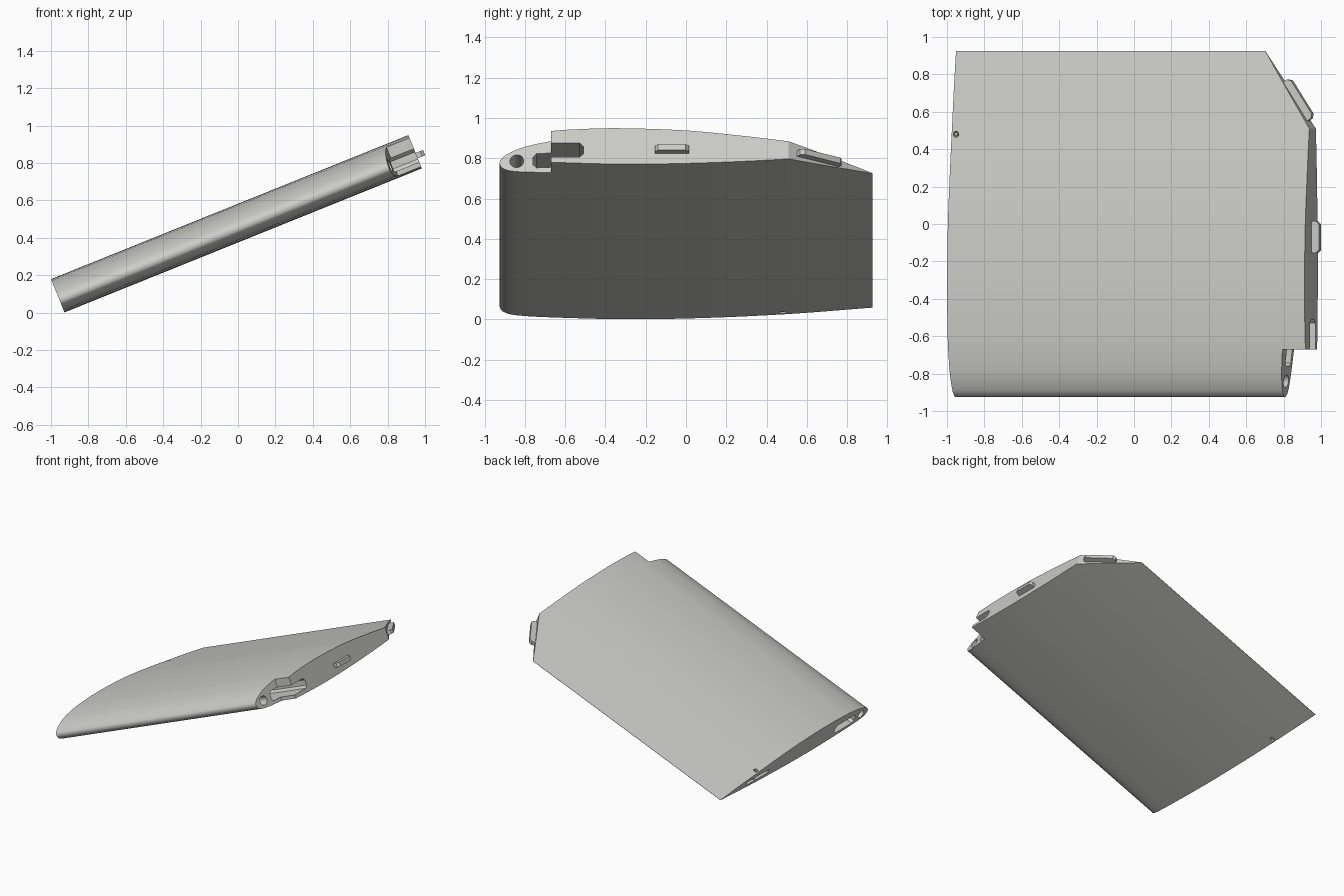
import bpy, bmesh, math
from mathutils import Matrix, Vector

if "Cube" in bpy.data.objects:
    bpy.data.objects.remove(bpy.data.objects["Cube"])

TILT = Matrix.Rotation(-math.radians(21.95), 4, 'Y')   # dihedral: span axis rises toward +x
grey = bpy.data.materials.new("warm_grey")
grey.diffuse_color = (0.60, 0.60, 0.575, 1)
grey.use_nodes = True
grey.node_tree.nodes["Principled BSDF"].inputs["Base Color"].default_value = grey.diffuse_color


def prism(name, pts, place, lo, hi):
    """Extrude a closed 2D outline from lo to hi; place maps (a, b, t) to span, chord, height."""
    bm = bmesh.new()
    ends = [[bm.verts.new(place(a, b, t)) for a, b in pts] for t in (lo, hi)]
    for ring in ends:
        bm.faces.new(ring)
    n = len(pts)
    for i in range(n):
        j = (i + 1) % n
        bm.faces.new((ends[0][i], ends[0][j], ends[1][j], ends[1][i]))
    bmesh.ops.recalc_face_normals(bm, faces=bm.faces)
    me = bpy.data.meshes.new(name)
    bm.to_mesh(me)
    bm.free()
    me.materials.append(grey)
    ob = bpy.data.objects.new(name, me)
    bpy.context.collection.objects.link(ob)
    ob.matrix_world = TILT
    return ob


def span(a, b, t):      # outline in chord/height, extruded along the span
    return (t, a, b)


def plan(a, b, t):      # outline in span/chord, extruded through the thickness
    return (a, b, t)


def spline(pts, steps=6):
    """Catmull-Rom curve through the points."""
    p = [Vector(q) for q in pts]
    p = [2 * p[0] - p[1]] + p + [2 * p[-1] - p[-2]]
    out = []
    for i in range(1, len(p) - 2):
        a, b, c, d = p[i - 1:i + 3]
        for s in range(steps):
            t = s / steps
            out.append(0.5 * (2 * b + (c - a) * t + (2 * a - 5 * b + 4 * c - d) * t * t
                              + (3 * b - a - 3 * c + d) * t ** 3))
    return out + [p[-2]]


def circle(a, b, r, n=24):
    return [(a + r * math.cos(2 * math.pi * i / n), b + r * math.sin(2 * math.pi * i / n))
            for i in range(n)]


def slot(y0, y1, v0, v1, c):
    """Rectangle with chamfered corners."""
    return [(y0 + c, v0), (y1 - c, v0), (y1, v0 + c), (y1, v1 - c),
            (y1 - c, v1), (y0 + c, v1), (y0, v1 - c), (y0, v0 + c)]


# wing body: aerofoil profile swept along the span
section = spline([(0.925, 0.412), (0.72, 0.443), (0.51, 0.470), (0.3, 0.497), (0, 0.528),
                  (-0.33, 0.540), (-0.55, 0.534), (-0.67, 0.524), (-0.80, 0.500),
                  (-0.885, 0.466), (-0.918, 0.438), (-0.925, 0.417), (-0.916, 0.396),
                  (-0.885, 0.378), (-0.82, 0.367), (-0.67, 0.358), (-0.3, 0.348),
                  (0.1, 0.355), (0.51, 0.376), (0.925, 0.410)])
wing = prism("wing_panel", section, span, -0.86, 1.2)

cutters = [
    # swept corner at the trailing edge of the tip
    prism("corner_cutter", [(1.267, 0.41), (0.855, 1.025), (1.4, 1.025), (1.4, 0.41)], plan, 0.2, 0.7),
    # step at the leading edge of the tip
    prism("step_cutter", [(1.03, -1.0), (1.067, -0.67), (1.4, -0.67), (1.4, -1.0)], plan, 0.2, 0.7),
    # joiner slots and rod holes at both ends
    prism("tip_slot_cutter", slot(-0.76, -0.51, 0.385, 0.461, 0.018), span, 0.85, 1.4),
    prism("root_slot_cutter", slot(-0.76, -0.51, 0.385, 0.461, 0.018), span, -1.0, -0.6),
    prism("tip_rod_cutter", circle(-0.84, 0.425, 0.034), span, 0.8, 1.4),
    prism("root_rod_cutter", circle(-0.84, 0.425, 0.034), span, -1.0, -0.6),
    # thin rear slot and screw hole at the root
    prism("rear_slot_cutter", slot(0.32, 0.60, 0.40, 0.43, 0.006), span, -1.0, -0.78),
    prism("screw_cutter", circle(-0.835, 0.48, 0.016, 16), plan, 0.2, 0.7),
]
for c in cutters:
    mod = wing.modifiers.new(c.name, 'BOOLEAN')
    mod.operation = 'DIFFERENCE'
    mod.solver = 'EXACT'
    mod.object = c

# bake the cuts and remove the helpers
bpy.context.view_layer.update()
baked = bpy.data.meshes.new_from_object(wing.evaluated_get(bpy.context.evaluated_depsgraph_get()))
wing.modifiers.clear()
wing.data = baked
for c in cutters:
    bpy.data.objects.remove(c)

# tapered locating tabs on the tip and on the swept corner
prism("tip_tab", [(1.18, -0.155), (1.225, -0.155), (1.243, -0.138), (1.243, -0.002),
                  (1.225, 0.015), (1.18, 0.015)], plan, 0.406, 0.437)
start, along = Vector((1.172, 0.552)), Vector((-0.1385, 0.2065))
out = Vector((0.831, 0.556))
tab = [(0, -0.02), (0, 0.025), (0.07, 0.042), (0.93, 0.042), (1, 0.025), (1, -0.02)]
prism("corner_tab", [start + along * a + out * b for a, b in tab], plan, 0.401, 0.431)

# screw sleeve
prism("screw_sleeve", circle(-0.835, 0.48, 0.009, 12), plan, 0.38, 0.474)

bpy.ops.object.select_all(action='DESELECT')
wing.select_set(True)
bpy.context.view_layer.objects.active = wing
bpy.ops.object.shade_smooth_by_angle(angle=math.radians(30))
